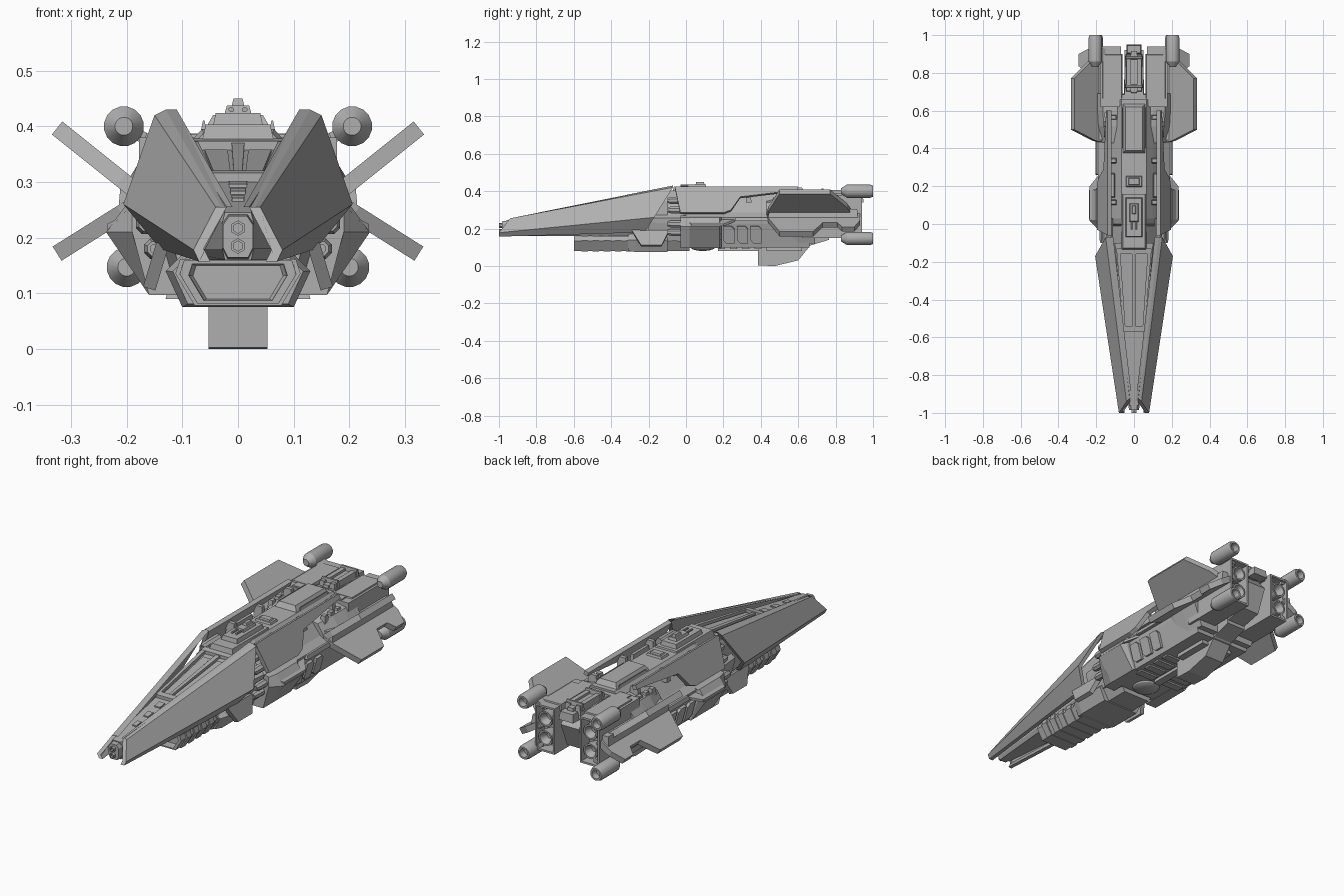
import bpy, bmesh, math
from mathutils import Vector, Matrix

cube = bpy.data.objects.get("Cube")
if cube:
    bpy.data.objects.remove(cube, do_unlink=True)

grey = bpy.data.materials.new("hull grey")
grey.use_nodes = True
grey.diffuse_color = (.43, .43, .43, 1)
grey.node_tree.nodes["Principled BSDF"].inputs["Base Color"].default_value = grey.diffuse_color
round_parts = []
ROOF, WAIST, FLOOR = .4, .26, .1


def finish(name, bm, mirror=False):
    """Turn a bmesh into a named object, optionally mirrored across x."""
    bmesh.ops.recalc_face_normals(bm, faces=bm.faces)
    mesh = bpy.data.meshes.new(name)
    bm.to_mesh(mesh)
    bm.free()
    mesh.materials.append(grey)
    obj = bpy.data.objects.new(name, mesh)
    bpy.context.collection.objects.link(obj)
    if mirror:
        modifier = obj.modifiers.new("Mirror", 'MIRROR')
        modifier.use_mirror_merge = False
    return obj


def loft(name, rings, mirror=False):
    """Skin rings of 3D points that share a point count, and cap both ends."""
    bm = bmesh.new()
    loops = [[bm.verts.new(point) for point in ring] for ring in rings]
    for near, far in zip(loops, loops[1:]):
        for i in range(len(near)):
            bm.faces.new((near[i - 1], near[i], far[i], far[i - 1]))
    bm.faces.new(loops[0])
    bm.faces.new(loops[-1])
    return finish(name, bm, mirror)


def section(half, y):
    """A closed cross-section from its +x half."""
    return [(x, y, z) for x, z in half] + [(-x, y, z) for x, z in reversed(half)]


def hull(name, half, stations):
    """Symmetric loft of one half profile, resized about its mid height at each (y, factor)."""
    heights = [z for x, z in half]
    middle = (min(heights) + max(heights)) / 2
    loft(name, [section([(x * factor, middle + (z - middle) * factor) for x, z in half], y)
                for y, factor in stations])


def slab(name, outline, push, mirror=True):
    """A flat outline pushed along a vector into a plate."""
    loft(name, [outline, [Vector(point) + Vector(push) for point in outline]], mirror)


def box(name, x, y, z, taper=.005, mirror=True):
    """A block between limits, its top drawn in by taper."""
    def ring(height, inset):
        left, right, front, back = x[0] + inset, x[1] - inset, y[0] + inset, y[1] - inset
        return [(left, front, height), (right, front, height), (right, back, height), (left, back, height)]
    return loft(name, [ring(z[0], 0), ring(z[1], taper)], mirror)


def block(name, half, y, z, taper=.005):
    """A box on the centre line."""
    box(name, (-half, half), y, z, taper, mirror=False)


def tube(name, x, z, steps, sides=16, mirror=True):
    """A lathe along y through steps of (y, radius)."""
    angles = [math.tau * (i + .5) / sides for i in range(sides)]
    rings = [[(x + radius * math.cos(a), y, z + radius * math.sin(a)) for a in angles]
             for y, radius in steps]
    round_parts.append(loft(name, rings, mirror))


def wing(name, outline, root_height, slope):
    """A tilted wing drawn in plan."""
    normal = Vector((-slope, 0, 1)).normalized() * .03
    slab(name, [Vector((x, y, root_height + (x - .2) * slope)) - normal / 2 for x, y in outline], normal)


def deck_height(y):
    return .38 + .14 * y


def deck_width(y):
    return .11 + .09 * y


def deck_strip(name, front, back, inner, outer, rise):
    """A raised strip on the nose deck, its sides at fractions of the deck width."""
    corners = [(inner, front), (outer, front), (outer, back), (inner, back)]
    slab(name, [(part * deck_width(y), y, deck_height(y)) for part, y in corners], (0, 0, rise))


# Long nose: core, armour, tip and deck
rings = []
for y in (-.96, -.1):
    width, height = deck_width(y), deck_height(y)
    rings.append(section([(width, height), (width * 1.2, height - .02), (width * 1.2, .18), (width, .16)], y))
loft("nose_core", rings)
rings = []
for outer in ([(.03, -.93, .255), (.04, -.94, .255), (.08, -1, .178), (.07, -1, .157)],
              [(.13, -.07, .43), (.15, -.07, .42), (.206, -.17, WAIST), (.14, -.22, .18)]):
    rings.append(outer + [(x - .02, y, z) for x, y, z in reversed(outer)])
loft("nose_armour", rings, mirror=True)
hull("nose_tip", [(.018, .243), (.03, .225), (.03, .18), (.02, .16)], [(-.985, .9), (-.94, 1)])
for z in (.185, .217):
    tube("nose_sensor", 0, z, [(-.95, .014), (-1, .014), (-1, .009), (-.99, .009)], sides=6, mirror=False)
deck_strip("deck_rail", -.55, -.14, .75, .95, rise=.015)
deck_strip("deck_spine", -.55, -.14, 0, .12, rise=.012)
deck_strip("deck_trough_panel", -.53, -.19, .2, .65, rise=.005)
for bar in (-.57, -.16):
    deck_strip("deck_bar", bar, bar + .03, 0, .95, rise=.016)
for hatch in (-.82, -.73, -.64):
    deck_strip("deck_hatch", hatch, hatch + .04, 0, .3, rise=.006)

# Main body with its narrow neck, and forward pipes
hull("main_body", [(.065, .395), (.1, .355), (.155, .285), (.19, WAIST), (.185, .225), (.15, FLOOR)],
     [(-.2, .7), (-.01, .8), (0, .95), (.03, 1), (.66, 1)])
for x, z in ((.165, .225), (.15, .18), (.15, .3), (.13, .35)):
    tube("neck_pipe", x, z, [(.03, .02), (-.08, .02), (-.1, .014), (-.1, .008), (-.09, .008)], sides=8)
hull("rear_shoulders", [(.1, .37), (.165, .355), (.2, .3), (.2, .24), (.155, .12)],
     [(.43, .85), (.52, .97), (.6, 1), (.69, 1)])

# Sloping side armour
armour = [(-.06, .425), (.6, .425), (.6, .405), (.5, .395), (.29, .37), (.24, .3), (.2, .285), (-.03, .285)]
slab("side_armour", [(.31 - z * ROOF, y, z) for y, z in armour], (-.02, 0, -.008))
for y in (.1, .32, .55):
    box("armour_strut", x=(.09, .14), y=(y, y + .03), z=(.34, ROOF))

# Lower flanks
flank = [(.17, .27), (.2, WAIST), (.237, .21), (.16, .097), (FLOOR, .097)]
loft("flank_pod", [[(min(x, reach), y, z) for x, z in flank]
                   for y, reach in ((-.03, .19), (.02, 1), (.18, 1), (.19, .2))], mirror=True)
shelf = [(.17, -.02), (.235, .03), (.235, .2), (.17, .28)]
slab("flank_shelf", [(x, y, .33 - x * .5) for x, y in shelf], (0, 0, .012))
for i in range(3):
    front = .2 + i * .073
    back = front + .058
    panel = [(front, .14), (front + .015, .125), (back, .125), (back, .2), (back - .015, .215), (front, .215)]
    slab("flank_panel", [(.12 + z * .28, y, z) for y, z in panel], (.015, 0, -.004))
    vent = .46 + i * .05
    box("shoulder_vent", x=(.13, .16), y=(vent, vent + .035), z=(.33, .367))
box("flank_clamp", x=(.1, .125), y=(.14, .27), z=(.34, .385))
box("flank_rail", x=(.17, .205), y=(.26, .44), z=(.24, WAIST))

# Belly pod with a recessed front and bands
pod = [(.1, .16), (.108, .135), (.075, .08)]
hull("belly_pod", pod, [(-.56, .75), (-.57, .8), (-.6, .82), (-.6, .97), (.02, 1)])
for i in range(6):
    y = -.56 + i * .06
    hull("belly_band", pod, [(y, 1.04), (y + .035, 1.04)])
hull("belly_block", [(.08, .19), (.13, .14), (.1, .075)], [(-.31, .9), (-.27, 1), (-.1, 1)])
belly_fin = [(-.29, .185), (-.09, .185), (-.13, .105), (-.24, .105)]
slab("belly_fin", [(.18 - z * .3, y, z) for y, z in belly_fin], (.022, 0, .007))
dome = bmesh.new()
bmesh.ops.create_uvsphere(dome, u_segments=20, v_segments=10, radius=.065,
                          matrix=Matrix.Translation((0, .09, FLOOR)) @ Matrix.Diagonal((1, 1, .3, 1)))
round_parts.append(finish("belly_dome", dome))
for i in range(4):
    y = .17 + i * .065
    box("belly_rib", x=(.03, .13), y=(y, y + .04), z=(.09, .11))
block("belly_keel", half=.02, y=(.17, .42), z=(.08, FLOOR))

# Ventral fin
fin = [(.385, .12), (.385, .003), (.475, 0), (.6, .03), (.665, .11), (.765, .14), (.765, .2)]
slab("ventral_fin", [(-.053, y, z) for y, z in fin], (.106, 0, 0), mirror=False)
box("ventral_cheek", x=(.05, .09), y=(.43, .62), z=(.08, .14))

# Dorsal structures
block("dorsal_house", half=.07, y=(-.14, .17), z=(.35, .403), taper=.012)
block("turret_base", half=.045, y=(-.07, .14), z=(ROOF, .424))
block("turret", half=.025, y=(.01, .11), z=(.42, .437))
block("turret_cap", half=.013, y=(.05, FLOOR), z=(.43, .45))
tube("turret_gun", .012, .43, [(-.03, .005), (.05, .005)], sides=8)
block("dorsal_hatch", half=.045, y=(.195, .255), z=(.39, .405))
block("hatch_lid", half=.032, y=(.205, .245), z=(ROOF, .412))
block("dorsal_block", half=.065, y=(.37, .64), z=(.385, .42), taper=.02)
box("dorsal_block_rail", x=(.055, .068), y=(ROOF, .62), z=(.385, .41))
block("shoulder_deck", half=.14, y=(.62, .69), z=(.35, .385))

# Tail spine
spine = [(.64, .385), (.86, .37), (.92, .3), (.87, .18), (.64, .13)]
slab("tail_spine", [(-.05, y, z) for y, z in spine], (.1, 0, 0), mirror=False)
box("tail_beam", x=(.012, .045), y=(.7, .9), z=(.36, .405))
block("tail_beam_core", half=.02, y=(.69, .92), z=(.35, .395))
block("tail_cap", half=.04, y=(.9, .95), z=(.34, .38))
for y in (.72, .87):
    block("tail_hoop", half=.048, y=(y, y + .02), z=(.38, .415))

# Framed engine columns with stacked thrusters
column = box("engine_column", x=(.07, .178), y=(.62, .94), z=(.15, .38), taper=0)
bm = bmesh.new()
bm.from_mesh(column.data)
rear = max(bm.faces, key=lambda face: face.calc_center_median().y)
bmesh.ops.inset_individual(bm, faces=[rear], thickness=.013)
bmesh.ops.inset_individual(bm, faces=[rear], thickness=.002)
bmesh.ops.translate(bm, verts=rear.verts, vec=(0, -.06, 0))
bm.to_mesh(column.data)
bm.free()
for z in (.217, .313):
    tube("thruster", .124, z, [(.86, .03), (.9, .038), (.935, .038), (.935, .03), (.9, .015)])
box("column_shoulder", x=(.06, .17), y=(.66, .9), z=(.36, .387))

# Wings and their roots
wing("upper_wing", [(.16, .43), (.21, .44), (.325, .5), (.325, .77), (.235, .86), (.16, .9)],
     root_height=.297, slope=.8)
wing("lower_wing", [(.16, .43), (.21, .44), (.325, .5), (.325, .68), (.25, .73), (.25, .81),
                    (.285, .835), (.285, .9), (.23, .93), (.16, .93)], root_height=.25, slope=-.63)
box("wing_root", x=(.16, .215), y=(.44, .92), z=(.25, .305))

# Corner barrels on brackets
for level, x, z, lean in (("upper", .205, ROOF, -.035), ("lower", .2, .147, .035)):
    radius = .036
    tube(level + "_barrel", x, z, [(.83, radius * .45), (.86, radius), (.985, radius), (1, radius * .85),
                                   (1, radius * .6), (.97, radius * .5)])
    bracket = [(x, y, z + side) for y, side in ((.86, -.012), (.93, -.012), (.93, .012), (.86, .012))]
    slab(level + "_barrel_bracket", bracket, (-.06, 0, lean))

bpy.ops.object.select_all(action='DESELECT')
for part in round_parts:
    part.select_set(True)
bpy.context.view_layer.objects.active = round_parts[0]
bpy.ops.object.shade_smooth_by_angle(angle=math.radians(25))
